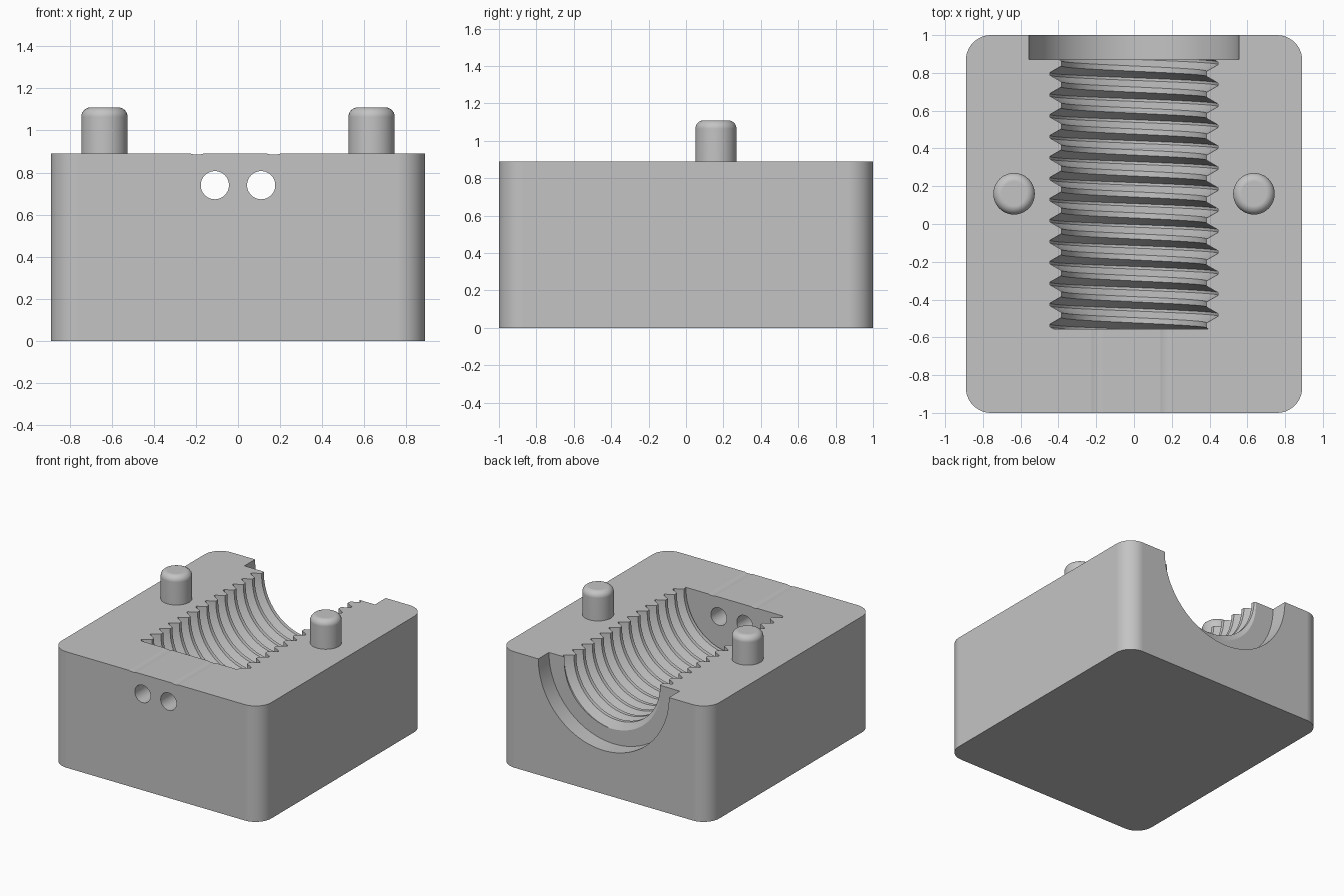
import bpy
import bmesh
from math import pi, cos, sin
from mathutils import Matrix, Vector

W, L, H = 0.89, 1.0, 0.89       # half width, half length, height
PITCH, R_OUT = 0.111, 0.445     # thread pitch and groove radius
R_IN = R_OUT - 0.06             # thread crest radius
Y_END, Y_BORE = -0.555, 0.87    # end wall and start of the collar recess

old = bpy.data.objects.get("Cube")
if old:
    bpy.data.objects.remove(old, do_unlink=True)

grey = bpy.data.materials.new("plain grey")
grey.use_nodes = True
colour = (0.55, 0.55, 0.55, 1)
grey.diffuse_color = colour
grey.node_tree.nodes["Principled BSDF"].inputs["Base Color"].default_value = colour


def make_object(name, bm):
    bmesh.ops.recalc_face_normals(bm, faces=bm.faces[:])
    mesh = bpy.data.meshes.new(name)
    bm.to_mesh(mesh)
    bm.free()
    mesh.materials.append(grey)
    obj = bpy.data.objects.new(name, mesh)
    bpy.context.collection.objects.link(obj)
    return obj


def select_only(obj):
    bpy.ops.object.select_all(action="DESELECT")
    obj.select_set(True)
    bpy.context.view_layer.objects.active = obj


def smooth(obj):
    select_only(obj)
    bpy.ops.object.shade_smooth_by_angle(angle=pi / 6)
    mod = obj.modifiers.new("even_shading", "WEIGHTED_NORMAL")
    mod.keep_sharp = True


def y_cylinder(name, x, z, radius, y0, y1, segments=64):
    bm = bmesh.new()
    place = Matrix.Translation((x, (y0 + y1) / 2, z)) @ Matrix.Rotation(pi / 2, 4, "X")
    bmesh.ops.create_cone(bm, cap_ends=True, segments=segments, radius1=radius,
                          radius2=radius, depth=y1 - y0, matrix=place)
    return make_object(name, bm)


def thread_cutter():
    """Lower half of a threaded rod, raised straight up past the top face."""
    profile = []
    for k in range(-15, 4):
        centre = 0.795 + k * PITCH
        for f, r in ((-3 / 8, R_IN), (-1 / 16, R_OUT), (1 / 16, R_OUT), (3 / 8, R_IN)):
            profile.append((centre + f * PITCH, r))
    bm = bmesh.new()
    steps = 48
    columns = []
    for i in range(-1, steps + 2):
        t = min(max(i / steps, 0), 1)
        lift = 0.1 if i < 0 or i > steps else 0
        a = pi + pi * t
        columns.append([bm.verts.new((r * cos(a), y - PITCH * t / 2, H + lift + r * sin(a)))
                        for y, r in profile])
    for c, d in zip(columns, columns[1:]):
        for j in range(len(profile) - 1):
            bm.faces.new((c[j], c[j + 1], d[j + 1], d[j]))
    # Flat lid and both ends
    first, last = columns[0], columns[-1]
    for j in range(len(profile) - 1):
        bm.faces.new((first[j], last[j], last[j + 1], first[j + 1]))
    bm.faces.new([c[0] for c in columns])
    bm.faces.new([c[-1] for c in reversed(columns)])
    # Trim square at the end wall and just inside the collar recess
    for y, side in ((Y_END, -1), (Y_BORE + 0.02, 1)):
        cut = bmesh.ops.bisect_plane(bm, geom=bm.verts[:] + bm.edges[:] + bm.faces[:],
                                     plane_co=Vector((0, y, 0)),
                                     plane_no=Vector((0, side, 0)), clear_outer=True)
        rim = [e for e in cut["geom_cut"] if isinstance(e, bmesh.types.BMEdge)]
        bmesh.ops.edgeloop_fill(bm, edges=rim)
    return make_object("thread_cutter", bm)


# Block with rounded upright corners
bm = bmesh.new()
bmesh.ops.create_cube(bm, size=1, matrix=Matrix.Translation((0, 0, H / 2))
                      @ Matrix.Diagonal((2 * W, 2 * L, H, 1)))
uprights = [e for e in bm.edges if abs(e.verts[0].co.z - e.verts[1].co.z) > 0.1]
bmesh.ops.bevel(bm, geom=uprights, offset=0.133, offset_type="OFFSET", segments=12,
                profile=0.5, affect="EDGES")
block = make_object("mould_block", bm)

# Threaded trough, collar recess, two feed holes and two shallow vent grooves
cutters = [thread_cutter(),
           y_cylinder("collar_cutter", 0, H, 0.555, Y_BORE, L + 0.1, 96)]
for x in (-0.11, 0.11):
    cutters.append(y_cylinder("hole_cutter", x, 0.74, 0.067, -L - 0.1, Y_END + 0.03, 48))
for x in (-0.195, 0.17):
    cutters.append(y_cylinder("vent_cutter", x, H + 0.095, 0.1, -L - 0.1, Y_END + 0.03))
for cutter in cutters:
    cutter.hide_render = True
    select_only(block)
    mod = block.modifiers.new("cut", "BOOLEAN")
    mod.operation = "DIFFERENCE"
    mod.solver = "EXACT"
    mod.object = cutter
    bpy.ops.object.modifier_apply(modifier=mod.name)
    bpy.data.objects.remove(cutter, do_unlink=True)
smooth(block)

# Locating pegs with rounded tops
for name, x in (("left_peg", 0.635), ("right_peg", -0.635)):
    bm = bmesh.new()
    bottom, top = H - 0.03, 1.11
    bmesh.ops.create_cone(bm, cap_ends=True, segments=48, radius1=0.11, radius2=0.11,
                          depth=top - bottom,
                          matrix=Matrix.Translation((x, 0.16, (top + bottom) / 2)))
    rim = [e for e in bm.edges if min(v.co.z for v in e.verts) > top - 0.001]
    bmesh.ops.bevel(bm, geom=rim, offset=0.045, offset_type="OFFSET", segments=6,
                    profile=0.5, affect="EDGES")
    smooth(make_object(name, bm))
